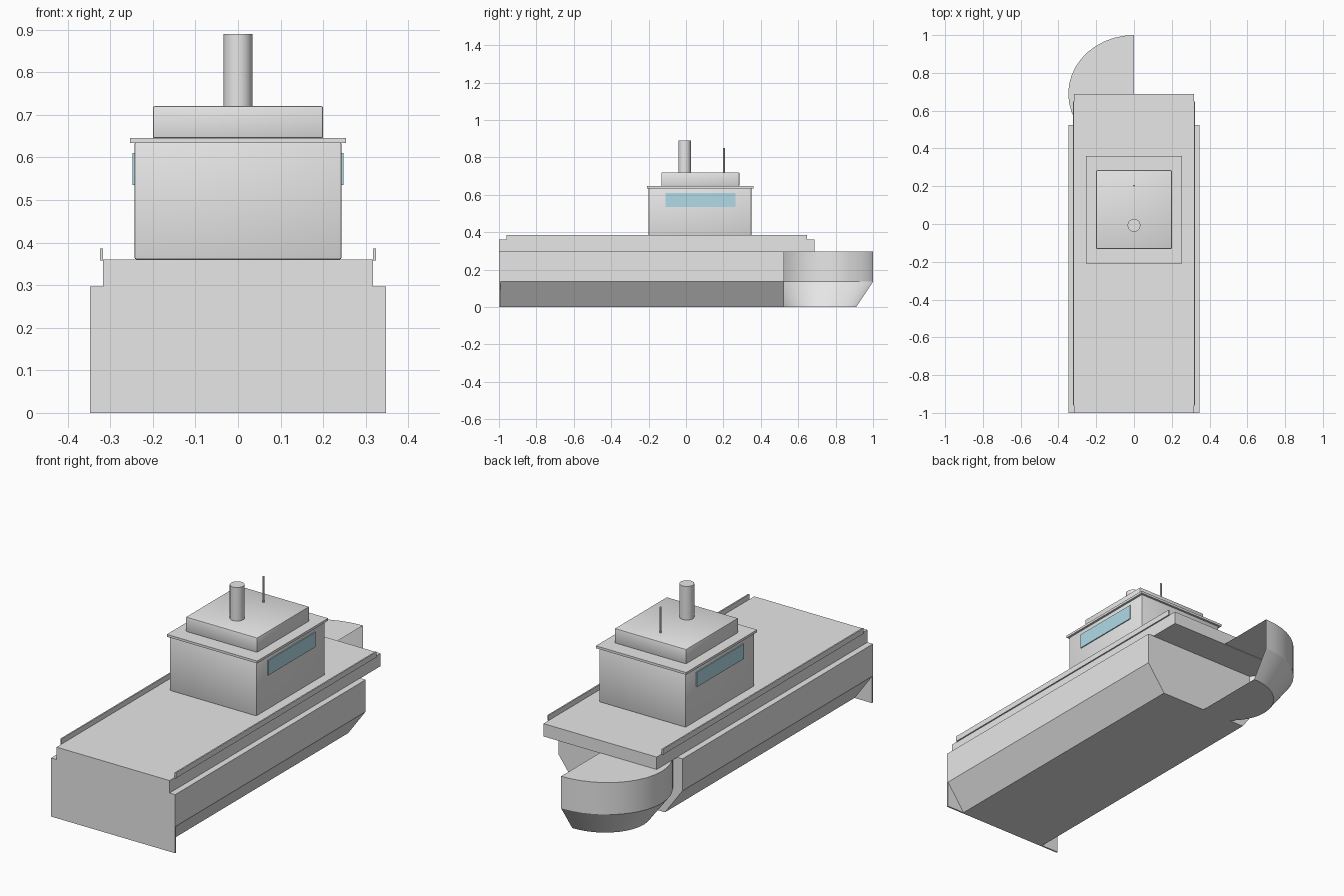
import bpy, bmesh, math

if "Cube" in bpy.data.objects:
    bpy.data.objects.remove(bpy.data.objects["Cube"])

def material(name, rgb):
    m = bpy.data.materials.new(name)
    m.diffuse_color = (*rgb, 1)
    m.use_nodes = True
    m.node_tree.nodes["Principled BSDF"].inputs["Base Color"].default_value = m.diffuse_color
    return m

GREY = material("light_grey_paint", (0.8, 0.8, 0.8))
GLASS = material("pale_blue_glass", (0.47, 0.76, 0.86))

def finish(name, bm, mat=GREY, smooth=False):
    bmesh.ops.recalc_face_normals(bm, faces=bm.faces[:])
    me = bpy.data.meshes.new(name)
    bm.to_mesh(me)
    bm.free()
    me.materials.append(mat)
    ob = bpy.data.objects.new(name, me)
    bpy.context.collection.objects.link(ob)
    if smooth:
        bpy.ops.object.select_all(action='DESELECT')
        ob.select_set(True)
        bpy.context.view_layer.objects.active = ob
        bpy.ops.object.shade_smooth_by_angle(angle=math.radians(30))
    return ob

def box(name, x, y, z, mat=GREY, bevel=0):
    """Box from (min, max) ranges."""
    bm = bmesh.new()
    bmesh.ops.create_cube(bm, size=1)
    for v in bm.verts:
        v.co = [r[0] if c < 0 else r[1] for c, r in zip(v.co, (x, y, z))]
    if bevel:
        bmesh.ops.bevel(bm, geom=bm.edges[:], offset=bevel, segments=2,
                        profile=0.5, affect='EDGES')
    return finish(name, bm, mat, bevel > 0)

def tube(name, y, r, z0, z1, sides):
    bm = bmesh.new()
    bmesh.ops.create_cone(bm, cap_ends=True, segments=sides,
                          radius1=r, radius2=r, depth=z1 - z0)
    bmesh.ops.translate(bm, verts=bm.verts[:], vec=(0, y, (z0 + z1) / 2))
    return finish(name, bm, GREY, True)

# Hull: chined cross-section extruded along y
profile = [(-0.25, 0), (0.25, 0), (0.348, 0.135), (0.348, 0.297),
           (-0.348, 0.297), (-0.348, 0.135)]
bm = bmesh.new()
face = bm.faces.new([bm.verts.new((x, -0.995, z)) for x, z in profile])
ext = bmesh.ops.extrude_face_region(bm, geom=[face], use_keep_orig=True)
bmesh.ops.translate(bm, vec=(0, 1.52, 0),
                    verts=[g for g in ext["geom"] if isinstance(g, bmesh.types.BMVert)])
finish("hull", bm)

# Flat transom plate across the stern
box("transom", (-0.348, 0.348), (-1, -0.992), (0, 0.297))

# Bow: half-round shell on the left side, open along the centre line
bm = bmesh.new()
N = 20
rings = []
for z, s in ((0, 0.71), (0.135, 1), (0.297, 1)):
    rings.append([bm.verts.new((-0.348 * s * math.sin(math.pi * i / N),
                                0.69 + 0.31 * s * math.cos(math.pi * i / N), z))
                  for i in range(N + 1)])
for low, high in zip(rings, rings[1:]):
    for i in range(N):
        bm.faces.new((low[i], low[i + 1], high[i + 1], high[i]))
bm.faces.new(rings[0])
bm.faces.new(rings[-1])
finish("bow", bm, GREY, True)

# Deck and its low side rails
box("deck", (-0.317, 0.317), (-1, 0.688), (0.295, 0.36))
for side, s in (("left", -1), ("right", 1)):
    box(side + "_rail", sorted((s * 0.317, s * 0.324)), (-0.96, 0.648), (0.358, 0.386))
    # Side window plate
    box(side + "_window", sorted((s * 0.24, s * 0.248)), (-0.11, 0.265),
        (0.535, 0.61), GLASS)

# Cabin, roof and upper deckhouse
box("cabin", (-0.243, 0.243), (-0.2, 0.35), (0.36, 0.636), bevel=0.005)
box("cabin_roof", (-0.253, 0.253), (-0.208, 0.36), (0.634, 0.646))
box("upper_house", (-0.2, 0.2), (-0.132, 0.285), (0.645, 0.72), bevel=0.004)

# Funnel and mast
tube("funnel", -0.007, 0.034, 0.715, 0.89, 32)
tube("mast", 0.203, 0.005, 0.715, 0.85, 12)
